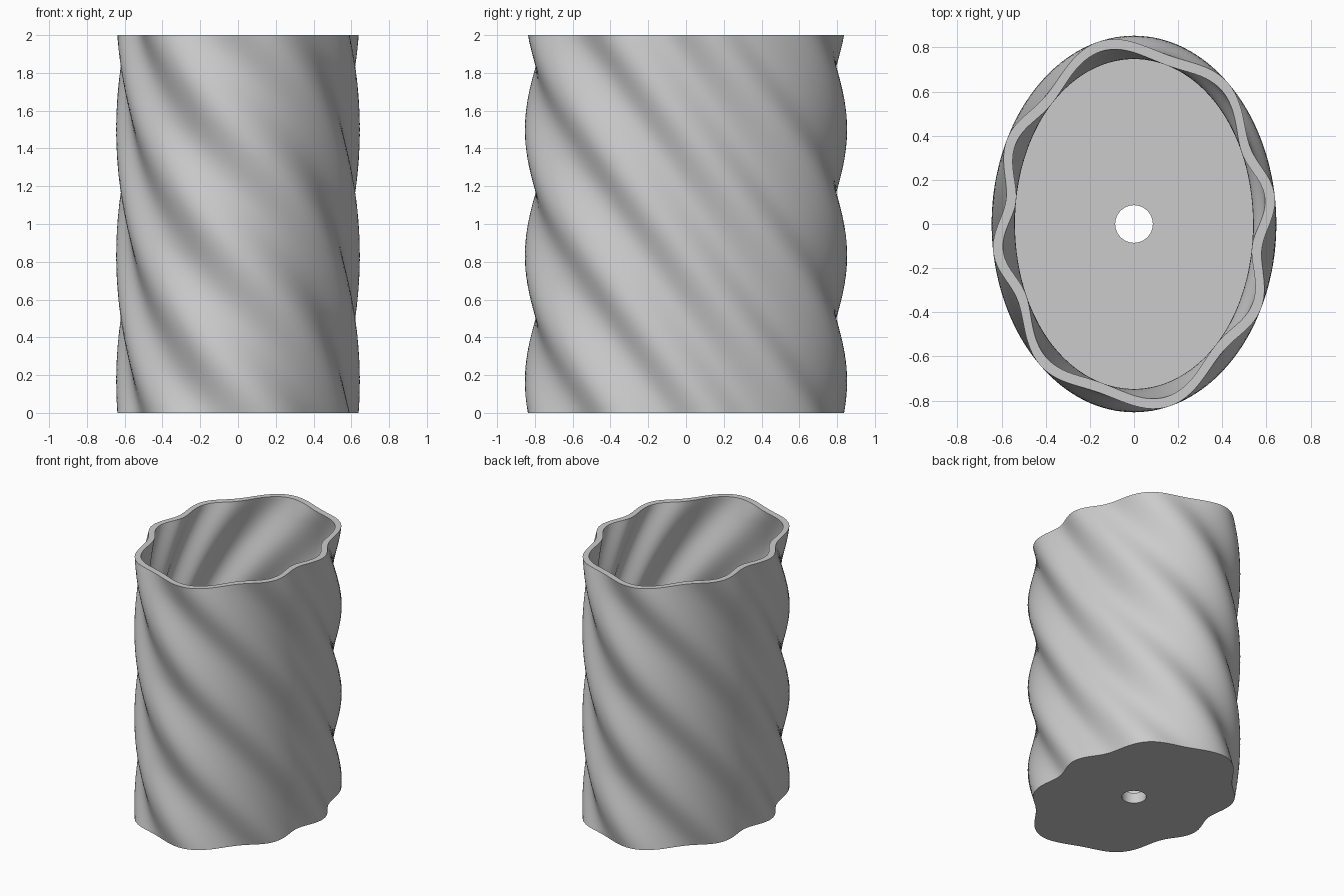
import bpy
import bmesh
from math import sin, cos, pi, hypot

cube = bpy.data.objects.get("Cube")
if cube:
    bpy.data.objects.remove(cube, do_unlink=True)

HEIGHT = 2.0
HALF_X, HALF_Y = 0.615, 0.823   # mean outer ellipse
RIPPLE, LOBES = 0.03, 8         # depth and number of spiral lobes
WALL, FLOOR, HOLE = 0.046, 0.08, 0.085
SIDES, LAYERS = 192, 64


def lobed_radius(angle, z, inset):
    """Ellipse radius with a ripple whose phase climbs with height."""
    ellipse = 1 / hypot(cos(angle) / HALF_X, sin(angle) / HALF_Y)
    return ellipse + RIPPLE * sin(LOBES * angle + 3 * pi * z) - inset


def add_ring(bm, z, radius_at):
    ring = []
    for i in range(SIDES):
        a = 2 * pi * i / SIDES
        r = radius_at(a)
        ring.append(bm.verts.new((r * cos(a), r * sin(a), z)))
    return ring


def wall_rings(bm, z_start, z_end, inset):
    rings = []
    for k in range(LAYERS + 1):
        z = z_start + (z_end - z_start) * k / LAYERS
        rings.append(add_ring(bm, z, lambda a: lobed_radius(a, z, inset)))
    return rings


# Outer wall up, inner wall down, then the drain hole through the floor
bm = bmesh.new()
rings = wall_rings(bm, 0, HEIGHT, 0)
rings += wall_rings(bm, HEIGHT, FLOOR, WALL)
rings += [add_ring(bm, z, lambda a: HOLE) for z in (FLOOR, 0)]

# Skin every ring to the next; the last joins the first as the underside
for low, high in zip(rings, rings[1:] + rings[:1]):
    for i in range(SIDES):
        j = (i + 1) % SIDES
        bm.faces.new((low[i], low[j], high[j], high[i]))

mesh = bpy.data.meshes.new("twisted_planter")
bm.to_mesh(mesh)
bm.free()
planter = bpy.data.objects.new("twisted_planter", mesh)
bpy.context.collection.objects.link(planter)

# Plain grey material
grey = bpy.data.materials.new("light_grey")
grey.use_nodes = True
colour = (0.6, 0.6, 0.6, 1)
grey.diffuse_color = colour
grey.node_tree.nodes["Principled BSDF"].inputs["Base Color"].default_value = colour
mesh.materials.append(grey)

# Smooth walls with crisp rims
bpy.ops.object.select_all(action='DESELECT')
planter.select_set(True)
bpy.context.view_layer.objects.active = planter
bpy.ops.object.shade_smooth_by_angle(angle=pi / 6)
